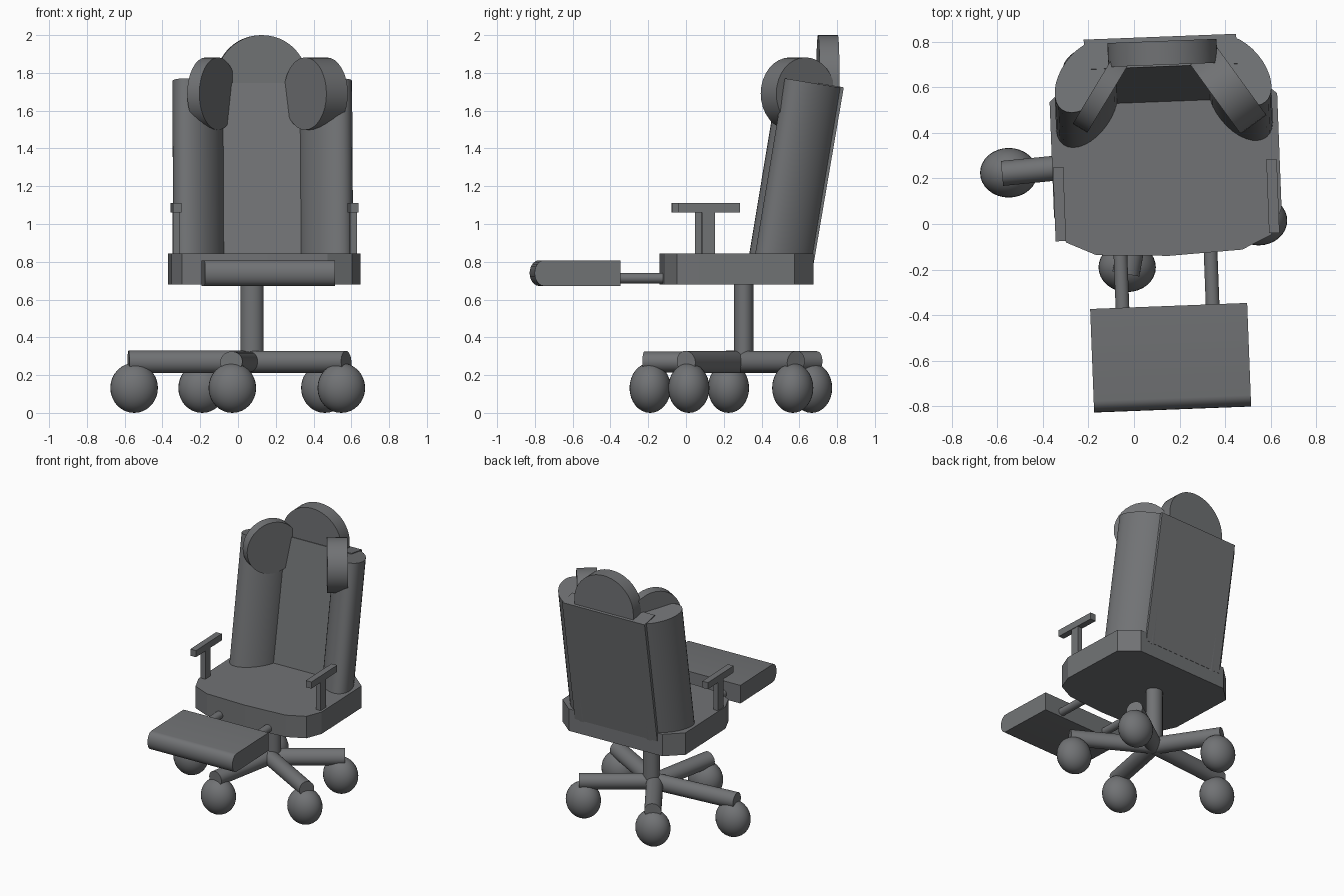
import bpy, bmesh
from math import radians, pi, cos, sin
from mathutils import Matrix, Vector

if "Cube" in bpy.data.objects:
    bpy.data.objects.remove(bpy.data.objects["Cube"])

# Upper chair frame: turned slightly on its base
FRAME = Matrix.Translation((0.14, 0.27, 0)) @ Matrix.Rotation(radians(2.2), 4, 'Z')
WORLD = Matrix.Identity(4)

# Dark upholstery colour
DARK = bpy.data.materials.new("dark_grey")
DARK.diffuse_color = (0.165, 0.17, 0.177, 1)
DARK.use_nodes = True
DARK.node_tree.nodes["Principled BSDF"].inputs["Base Color"].default_value = DARK.diffuse_color


def finish(name, bm, matrix, smooth=False):
    bmesh.ops.recalc_face_normals(bm, faces=bm.faces[:])
    bm.transform(matrix)
    mesh = bpy.data.meshes.new(name)
    bm.to_mesh(mesh)
    bm.free()
    mesh.materials.append(DARK)
    ob = bpy.data.objects.new(name, mesh)
    bpy.context.collection.objects.link(ob)
    if smooth:
        bpy.ops.object.select_all(action='DESELECT')
        ob.select_set(True)
        bpy.context.view_layer.objects.active = ob
        bpy.ops.object.shade_smooth_by_angle(angle=radians(35))
    return ob


def prism(name, outline, depth, matrix, smooth=False):
    """Extrude a 2D outline along local z from 0 to depth."""
    bm = bmesh.new()
    face = bm.faces.new([bm.verts.new((x, y, 0)) for x, y in outline])
    ext = bmesh.ops.extrude_face_region(bm, geom=[face])
    bmesh.ops.translate(bm, vec=(0, 0, depth),
                        verts=[v for v in ext['geom'] if isinstance(v, bmesh.types.BMVert)])
    return finish(name, bm, matrix, smooth)


def box(name, center, size, matrix):
    bm = bmesh.new()
    bmesh.ops.create_cube(bm, size=1)
    return finish(name, bm, matrix @ Matrix.Translation(center) @ Matrix.Diagonal((*size, 1)))


def arc(rx, ry, start, end, n, cx=0, cy=0):
    steps = [radians(start + (end - start) * i / n) for i in range(n + 1)]
    return [(cx + rx * cos(a), cy + ry * sin(a)) for a in steps]


def tube(name, a, b, rx, ry, matrix, spin=0, n=32):
    """Elliptical cylinder from a to b, its section turned by spin degrees."""
    a, b = Vector(a), Vector(b)
    d = b - a
    rot = Vector((0, 0, 1)).rotation_difference(d).to_matrix().to_4x4()
    rot = rot @ Matrix.Rotation(radians(spin), 4, 'Z')
    return prism(name, arc(rx, ry, 0, 360, n)[:-1], d.length,
                 matrix @ Matrix.Translation(a) @ rot, True)


# Star base: legs and ball casters
hub = Vector((0.06, 0.285, 0.27))
casters = [(-0.55, 0.225), (-0.03, -0.19), (0.547, 0.015), (0.46, 0.565), (-0.19, 0.665)]
for i, (x, y) in enumerate(casters):
    end = Vector((x, y, 0.27))
    end += (end - hub).normalized() * 0.03
    tube(f"base_leg_{i + 1}", hub, end, 0.06, 0.055, WORLD)
    bm = bmesh.new()
    bmesh.ops.create_uvsphere(bm, u_segments=32, v_segments=16, radius=1)
    finish(f"caster_{i + 1}", bm, Matrix.Translation((x, y, 0.132))
           @ Matrix.Diagonal((0.126, 0.109, 0.132, 1)), True)

# Gas column
tube("column", (0.075, 0.306, 0.25), (0.075, 0.306, 0.72), 0.061, 0.052, WORLD)

# Seat cushion with cut corners
half = [(0.32, -0.395), (0.45, -0.335), (0.5, -0.22), (0.5, 0.285), (0.38, 0.39)]
prism("seat", [(0, -0.41)] + half + [(-x, y) for x, y in reversed(half)], 0.165,
      FRAME @ Matrix.Translation((0, 0, 0.68)))

# Footrest with rounded front edge, on two rods
profile = [(-0.63, -0.068), (-0.63, 0.068)] + arc(0.05, 0.068, 90, 270, 12, -1.035, 0)
yz_plane = Matrix(((0, 0, 1, 0), (1, 0, 0, 0), (0, 1, 0, 0), (0, 0, 0, 1)))
prism("footrest", profile, 0.69,
      FRAME @ Matrix.Translation((-0.357, 0, 0.74)) @ yz_plane, True)

# Mirrored pairs: footrest rods, armrests, diagonal side bolsters
for side, s in (("left", -1), ("right", 1)):
    rod = s * 0.198 - 0.017
    tube(f"footrest_rod_{side}", (rod, -0.35, 0.713), (rod, -0.7, 0.713), 0.03, 0.028, FRAME)
    box(f"armrest_post_{side}", (s * 0.469 - 0.005, -0.17, 0.95), (0.038, 0.068, 0.24), FRAME)
    box(f"armrest_pad_{side}", (s * 0.469 - 0.005, -0.165, 1.085), (0.046, 0.325, 0.05), FRAME)
    tube(f"back_bolster_{side}", (s * 0.337, 0.235, 0.8), (s * 0.337, 0.392, 1.745),
         0.182, 0.108, FRAME, spin=-s * 53)

# Leaning back panel
tilt = Matrix.Rotation(radians(-9.7), 4, 'X')
box("back_panel", (0, 0, 0), (0.67, 0.133, 0.955),
    FRAME @ Matrix.Translation((-0.005, 0.407, 1.264)) @ tilt)

# Rounded headrest
upright = Matrix.Rotation(pi / 2, 4, 'X')
prism("headrest", arc(0.24, 0.235, 0, 180, 24) + [(-0.24, -0.1), (0.24, -0.1)], 0.105,
      FRAME @ Matrix.Translation((0.003, 0.534, 1.765)) @ upright, True)

# Angled disc wings beside the head
for side, (x, y, turn, thick) in {"left": (-0.138, 0.585, 59, 0.075),
                                  "right": (0.412, 0.592, -54, 0.14)}.items():
    prism(f"head_wing_{side}", arc(0.192, 0.192, 0, 360, 32)[:-1], thick,
          Matrix.Translation((x, y, 1.69)) @ Matrix.Rotation(radians(turn), 4, 'Z')
          @ upright @ Matrix.Translation((0, 0, -thick / 2)), True)
